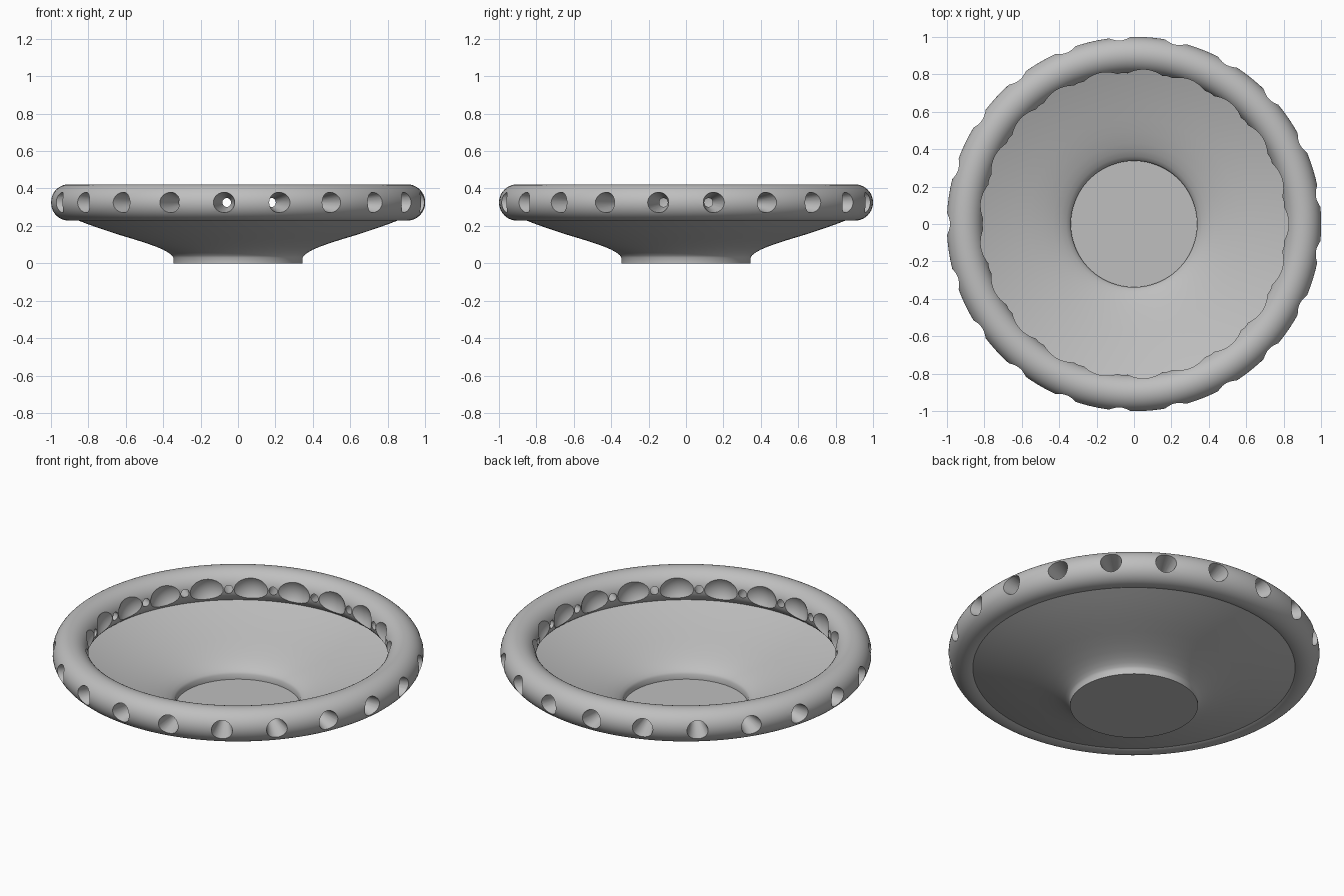
import bpy, bmesh, math
from mathutils import Matrix

if "Cube" in bpy.data.objects:
    bpy.data.objects.remove(bpy.data.objects["Cube"], do_unlink=True)

HOLES = 21
STEP = math.tau / HOLES
RIM_Z, RIM_R, TUBE_R = 0.325, 0.903, 0.097

grey = bpy.data.materials.new("plain grey")
grey.use_nodes = True
colour = (0.52, 0.52, 0.52, 1)
grey.diffuse_color = colour
grey.node_tree.nodes["Principled BSDF"].inputs["Base Color"].default_value = colour


def make_object(name, bm):
    bmesh.ops.recalc_face_normals(bm, faces=bm.faces)
    mesh = bpy.data.meshes.new(name)
    bm.to_mesh(mesh)
    bm.free()
    obj = bpy.data.objects.new(name, mesh)
    bpy.context.collection.objects.link(obj)
    mesh.materials.append(grey)
    return obj


def lathe(name, profile, steps, closed):
    """Turn (radius, height) points around z; an open profile gets flat caps."""
    bm = bmesh.new()
    rings = [[bm.verts.new((r * math.cos(math.tau * i / steps),
                            r * math.sin(math.tau * i / steps), z))
              for i in range(steps)] for r, z in profile]
    pairs = list(zip(rings, rings[1:]))
    if closed:
        pairs.append((rings[-1], rings[0]))
    else:
        bm.faces.new(rings[0])
        bm.faces.new(rings[-1])
    for a, b in pairs:
        for i in range(steps):
            j = (i + 1) % steps
            bm.faces.new((a[i], a[j], b[j], b[i]))
    return make_object(name, bm)


def radial(angle, radius):
    """Place a cutter so that its axis points outward through the rim."""
    return (Matrix.Rotation(angle, 4, "Z")
            @ Matrix.Translation((radius, 0, RIM_Z))
            @ Matrix.Rotation(math.pi / 2, 4, "Y"))


def cut(obj, bm):
    cutter = make_object("rim_cutter", bm)
    cutter.hide_render = True
    mod = obj.modifiers.new("holes", "BOOLEAN")
    mod.operation = "DIFFERENCE"
    mod.solver = "MANIFOLD"
    mod.object = cutter
    bpy.context.view_layer.objects.active = obj
    bpy.ops.object.modifier_apply(modifier=mod.name)
    bpy.data.objects.remove(cutter, do_unlink=True)


def smooth(obj, angle):
    bpy.ops.object.select_all(action="DESELECT")
    obj.select_set(True)
    bpy.context.view_layer.objects.active = obj
    bpy.ops.object.shade_smooth_by_angle(angle=math.radians(angle))


# Thin flared bowl with a flat floor and short foot
outer = [(0.345, 0), (0.345, 0.03), (0.353, 0.042), (0.37, 0.056),
         (0.40, 0.073), (0.44, 0.09), (0.50, 0.111), (0.57, 0.133),
         (0.65, 0.157), (0.74, 0.187), (0.81, 0.212), (0.875, 0.237)]
inner = [(r - 0.008, z + 0.01) for r, z in outer]
bowl = lathe("bowl", outer + inner[::-1], 128, closed=False)
smooth(bowl, 35)

# Round rim
ring = [(RIM_R + TUBE_R * math.cos(math.tau * i / 40),
         RIM_Z + TUBE_R * math.sin(math.tau * i / 40)) for i in range(40)]
rim = lathe("rim", ring, 128, closed=True)

# Tapered holes through the rim
holes = bmesh.new()
for i in range(HOLES):
    bmesh.ops.create_cone(holes, cap_ends=True, segments=32, radius1=0.008,
                          radius2=0.068, depth=0.34,
                          matrix=radial((i + 0.5) * STEP, 0.89))
cut(rim, holes)

# Rounded scallops inside, cut in three sets so neighbours never overlap
for first in range(3):
    scallops = bmesh.new()
    for i in range(first, HOLES, 3):
        bmesh.ops.create_uvsphere(scallops, u_segments=36, v_segments=24,
                                  radius=0.122, matrix=radial(i * STEP, 0.72))
    cut(rim, scallops)
smooth(rim, 25)
